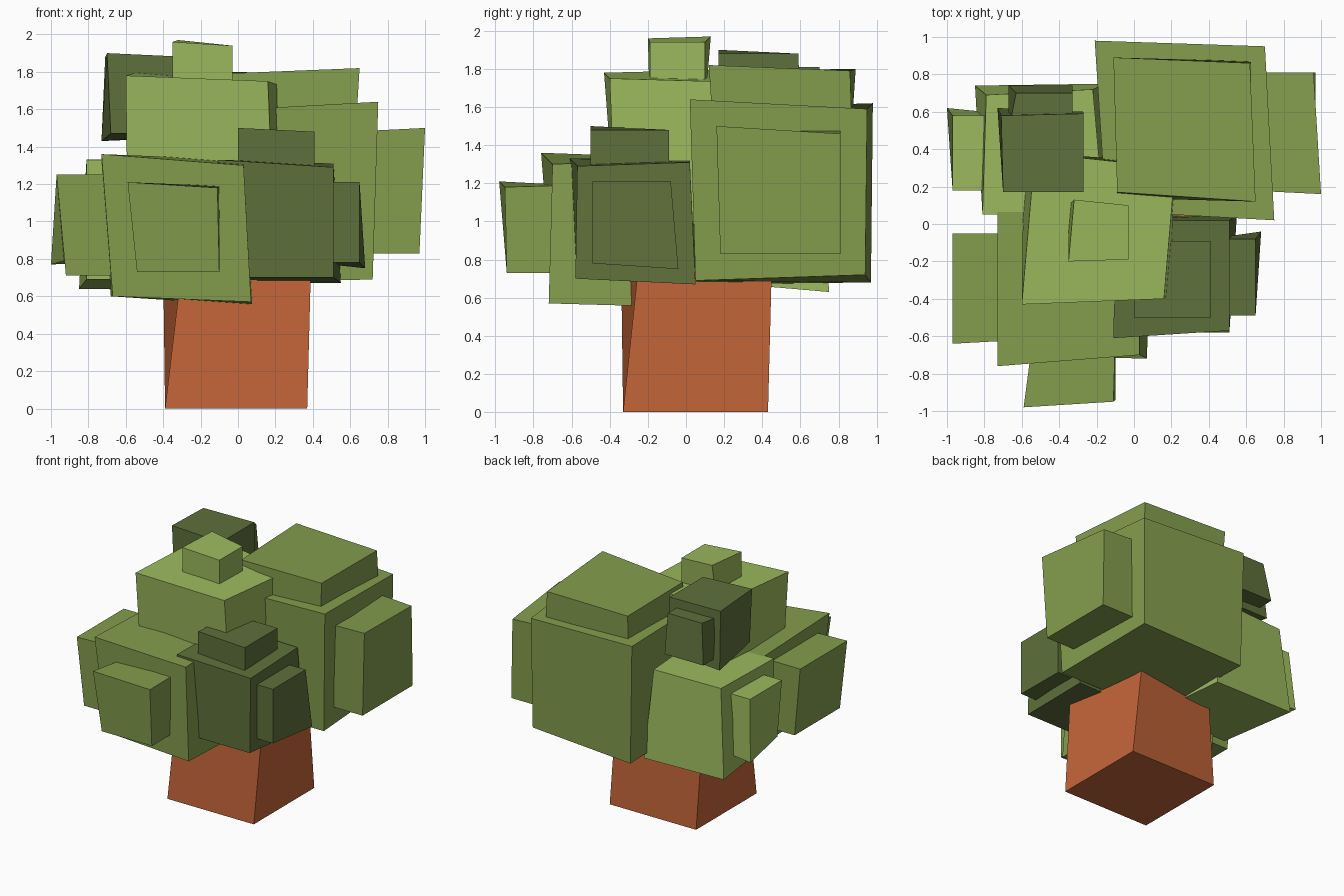
import bpy

cube = bpy.data.objects.get("Cube")
if cube:
    bpy.data.objects.remove(cube, do_unlink=True)


def material(name, red, green, blue):
    mat = bpy.data.materials.new(name)
    mat.use_nodes = True
    colour = (red, green, blue, 1)
    mat.diffuse_color = colour
    shader = mat.node_tree.nodes["Principled BSDF"]
    shader.inputs["Base Color"].default_value = colour
    shader.inputs["Roughness"].default_value = 0.9
    return mat


bark = material("terracotta bark", .55, .13, .04)
light = material("light leaf green", .33, .49, .11)
middle = material("middle leaf green", .23, .34, .075)
dark = material("dark leaf green", .114, .162, .044)

# Corner names are compass points (south is the front);
# lower case is the bottom ring and upper case is the top ring.
RING = ("sw", "se", "ne", "nw")
FACES = ("nw ne se sw", "SW SE NE NW", "sw se SE SW",
         "se ne NE SE", "ne nw NW NE", "nw sw SW NW")


def wonky_box(name, mat, low, high, **moved):
    """Box between two limits, with chosen corners pulled out of square."""
    corners = {}
    for key in RING + tuple(k.upper() for k in RING):
        x = high[0] if "e" in key.lower() else low[0]
        y = high[1] if "n" in key.lower() else low[1]
        z = high[2] if key.isupper() else low[2]
        corners[key] = moved.get(key, (x, y, z))
    order = list(corners)
    mesh = bpy.data.meshes.new(name)
    faces = [[order.index(k) for k in face.split()] for face in FACES]
    mesh.from_pydata(list(corners.values()), [], faces)
    mesh.materials.append(mat)
    obj = bpy.data.objects.new(name, mesh)
    bpy.context.scene.collection.objects.link(obj)
    return obj


# Trunk, twisted slightly towards the top
wonky_box("trunk", bark, (-.39, -.33, 0), (.37, .43, .76),
          SW=(-.3, -.34, .76), SE=(.39, -.25, .76),
          NE=(.3, .45, .76), NW=(-.4, .36, .76))

# Large back foliage with a top slab and a side block
wonky_box("back_foliage", middle, (-.15, .08, .67), (.72, .96, 1.6),
          SW=(-.15, .07, 1.59), SE=(.75, .02, 1.64),
          NE=(.7, .95, 1.59), NW=(-.21, .98, 1.62),
          se=(.72, .05, .69), ne=(.69, .94, .72), nw=(-.19, .97, .68))
wonky_box("back_foliage_top", middle, (-.1, .14, 1.5), (.63, .87, 1.8),
          SW=(-.09, .17, 1.79), SE=(.65, .12, 1.82),
          NE=(.62, .86, 1.79), NW=(-.11, .89, 1.8))
wonky_box("back_foliage_side", middle, (.6, .18, .83), (.97, .81, 1.48),
          SE=(1, .16, 1.5), NE=(.96, .81, 1.46))

# Front foliage with a front block and a side block
wonky_box("front_foliage", middle, (-.68, -.71, .6), (.03, .07, 1.33),
          SW=(-.73, -.76, 1.36), SE=(.03, -.7, 1.3), NW=(-.73, .07, 1.33),
          sw=(-.67, -.7, .6), se=(.07, -.72, .57), ne=(.08, 0, .55))
wonky_box("front_foliage_front", middle, (-.54, -.94, .73), (-.1, -.6, 1.19),
          SW=(-.59, -.98, 1.21), SE=(-.11, -.95, 1.18))
wonky_box("front_foliage_side", middle, (-.92, -.62, .71), (-.6, -.05, 1.25),
          SW=(-.97, -.64, 1.25), NW=(-.97, -.05, 1.25))

# Dark corner foliage with a top block and a side block
wonky_box("corner_foliage", dark, (-.06, -.58, .7), (.51, .02, 1.31),
          SW=(-.11, -.61, 1.33), SE=(.51, -.57, 1.29), NW=(-.1, .02, 1.33),
          ne=(.55, .05, .67), nw=(-.05, .04, .67))
wonky_box("corner_foliage_top", dark, (0, -.5, 1.2), (.41, -.09, 1.48),
          SW=(0, -.5, 1.5))
wonky_box("corner_foliage_side", dark, (.4, -.49, .78), (.65, -.08, 1.21),
          ne=(.68, -.04, .75))

# Light crown with a small cap
wonky_box("crown", light, (-.59, -.37, 1), (.19, .33, 1.75),
          SW=(-.6, -.43, 1.78), SE=(.16, -.4, 1.75),
          NE=(.22, .3, 1.73), NW=(-.53, .38, 1.8))
wonky_box("crown_cap", light, (-.35, -.19, 1.6), (-.03, .1, 1.94),
          SW=(-.35, -.2, 1.96), NW=(-.32, .13, 1.97))

# Light side foliage with a side block
wonky_box("side_foliage", light, (-.81, .05, .69), (-.16, .71, 1.33),
          NW=(-.79, .69, 1.33), NE=(-.22, .72, 1.34),
          nw=(-.85, .74, .64), ne=(-.155, .75, .63))
wonky_box("side_foliage_block", light, (-.93, .18, .79), (-.6, .58, 1.25),
          SW=(-.97, .18, 1.25), NW=(-.97, .58, 1.25), nw=(-1, .62, .77))

# Small dark tuft on the back of the crown, with a back block
wonky_box("upper_tuft", dark, (-.68, .17, 1.47), (-.27, .59, 1.88),
          SW=(-.7, .17, 1.9), NW=(-.71, .58, 1.88),
          nw=(-.73, .62, 1.43), ne=(-.27, .6, 1.45))
wonky_box("upper_tuft_back", dark, (-.67, .5, 1.5), (-.33, .74, 1.81),
          NW=(-.63, .7, 1.81), NE=(-.33, .7, 1.81))
